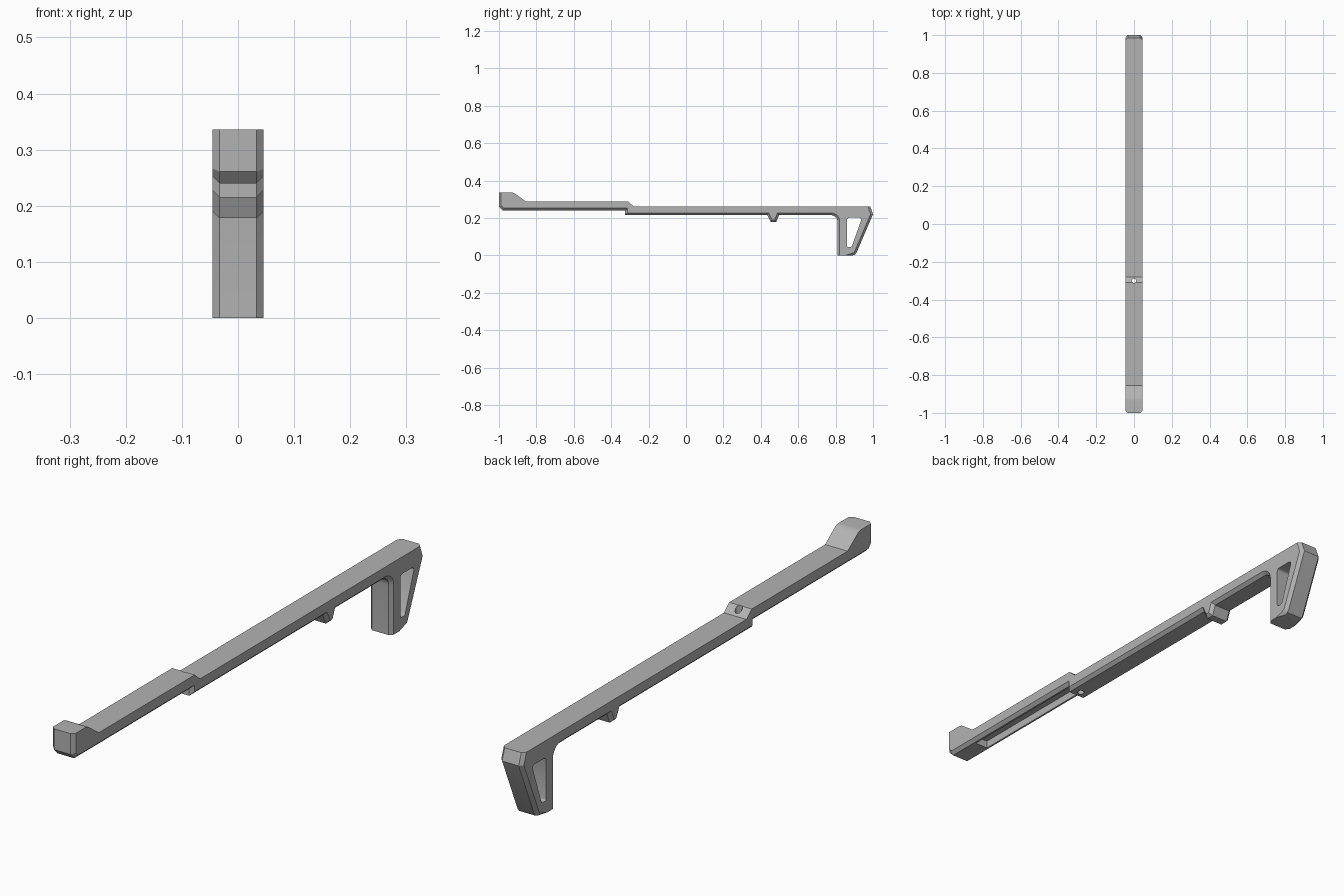
import bpy, bmesh, math

cube = bpy.data.objects.get("Cube")
if cube:
    bpy.data.objects.remove(cube, do_unlink=True)

HALF = 0.045
CHAMFER = 0.012

grey = bpy.data.materials.new("matte_grey")
grey.use_nodes = True
COLOUR = (0.45, 0.45, 0.45, 1)
grey.diffuse_color = COLOUR
grey.node_tree.nodes["Principled BSDF"].inputs["Base Color"].default_value = COLOUR


def arc(cy, cz, r, start, end, steps=6):
    """Points on an arc in the side plane, angles in degrees."""
    angles = [math.radians(start + (end - start) * i / steps) for i in range(steps + 1)]
    return [(cy + r * math.cos(a), cz + r * math.sin(a)) for a in angles]


def extrude_profile(name, points, half, chamfered=None):
    """Extrude a side outline across x, chamfering the listed outline edges."""
    bm = bmesh.new()
    rings = [[bm.verts.new((x, y, z)) for y, z in points] for x in (-half, half)]
    n = len(points)
    bm.faces.new(rings[0])
    bm.faces.new(rings[1][::-1])
    edges = []
    for i in range(n):
        j = (i + 1) % n
        bm.faces.new((rings[0][j], rings[0][i], rings[1][i], rings[1][j]))
        if chamfered and chamfered(points[i], points[j]):
            edges += [bm.edges.get((r[i], r[j])) for r in rings]
    bmesh.ops.recalc_face_normals(bm, faces=bm.faces)
    if edges:
        bmesh.ops.bevel(bm, geom=edges, offset=CHAMFER, offset_type='OFFSET',
                        segments=1, profile=0.5, affect='EDGES', clamp_overlap=False)
        bmesh.ops.recalc_face_normals(bm, faces=bm.faces)
    mesh = bpy.data.meshes.new(name)
    bm.to_mesh(mesh)
    bm.free()
    obj = bpy.data.objects.new(name, mesh)
    bpy.context.collection.objects.link(obj)
    mesh.materials.append(grey)
    return obj


def cut(target, cutter):
    """Subtract the cutter from the target, then discard it."""
    cutter.hide_render = True
    mod = target.modifiers.new("cut", 'BOOLEAN')
    mod.operation, mod.solver, mod.object = 'DIFFERENCE', 'EXACT', cutter
    bpy.context.view_layer.objects.active = target
    bpy.ops.object.modifier_apply(modifier=mod.name)
    bpy.data.objects.remove(cutter, do_unlink=True)


# Side outline: raised nose, stepped top, raked rear grip, lug and stepped underside
top = [(-1, 0.336)] + arc(-0.935, 0.296, 0.04, 90, 52, 4) + [(-0.856, 0.288), (-0.31, 0.288),
       (-0.28, 0.262), (0.985, 0.262)]
grip = [(1, 0.22), (0.912, 0.015), (0.904, 0.004), (0.892, 0), (0.81, 0)]
underside = arc(0.775, 0.18, 0.035, 0, 90) + [(0.497, 0.215), (0.482, 0.178), (0.453, 0.178),
             (0.435, 0.215), (-0.325, 0.215), (-0.325, 0.24), (-0.98, 0.24), (-1, 0.261)]


def has_chamfer(a, b):
    on_top = a in top and b in top
    on_foot = a[1] < 0.001 and b[1] < 0.001
    return not (on_top or on_foot)


body = extrude_profile("bar_with_grip", top + grip + underside, HALF, has_chamfer)

# Tapered window through the grip
window = (arc(0.872, 0.190, 0.011, 180, 90, 3) + arc(0.927, 0.191, 0.01, 90, -22, 4)
          + arc(0.880, 0.053, 0.008, -22, -90, 3) + arc(0.867, 0.051, 0.006, 270, 180, 3))
cut(body, extrude_profile("window_cutter", window, 0.1))

# Groove under the front section
groove = [(-0.86, 0.2), (-0.325, 0.2), (-0.325, 0.268), (-0.86, 0.268)]
cut(body, extrude_profile("groove_cutter", groove, 0.026))

# Pin hole through the slope
bpy.ops.mesh.primitive_cylinder_add(vertices=24, radius=0.012, depth=0.4, location=(0, -0.3, 0.25))
cut(body, bpy.context.object)

bpy.ops.object.select_all(action='DESELECT')
body.select_set(True)
bpy.context.view_layer.objects.active = body
bpy.ops.object.shade_smooth_by_angle(angle=math.radians(25))
